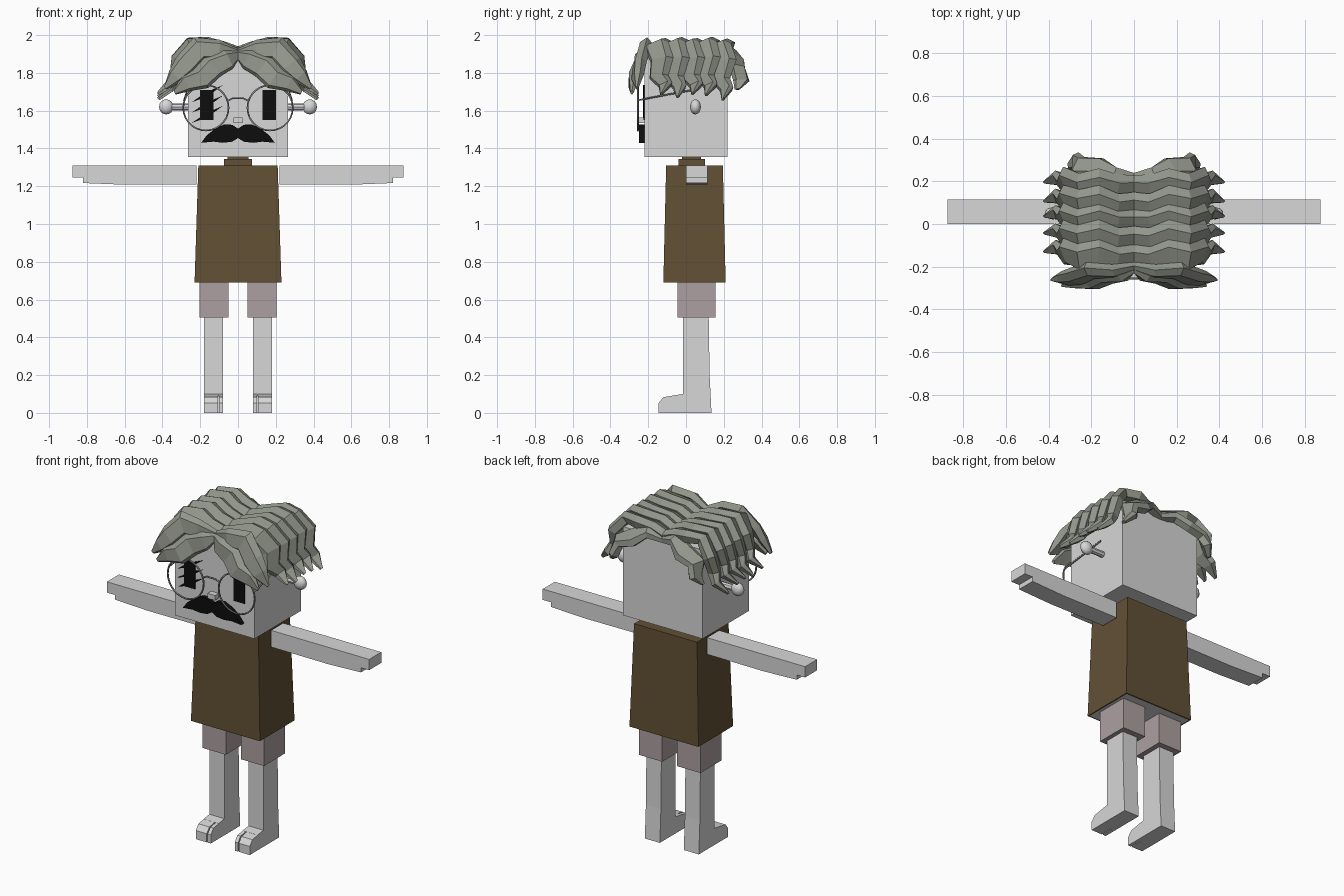
import bpy, bmesh, math, random
from mathutils import Vector

random.seed(4)
if "Cube" in bpy.data.objects:
    bpy.data.objects.remove(bpy.data.objects["Cube"])


def material(name, r, g, b):
    m = bpy.data.materials.new(name)
    m.use_nodes = True
    m.diffuse_color = (r, g, b, 1)
    m.node_tree.nodes["Principled BSDF"].inputs["Base Color"].default_value = (r, g, b, 1)
    return m


SKIN = material("pale grey skin", 0.68, 0.68, 0.68)
SHIRT = material("brown cloth", 0.12, 0.08, 0.035)
SHORTS = material("mauve cloth", 0.42, 0.35, 0.355)
HAIR = material("grey green hair", 0.29, 0.305, 0.26)
BLACK = material("black", 0.004, 0.004, 0.004)
WIRE = material("wire grey", 0.22, 0.22, 0.22)
SIDES = (("right", -1), ("left", 1))


def finish(name, bm, *mats):
    bmesh.ops.recalc_face_normals(bm, faces=bm.faces[:])
    me = bpy.data.meshes.new(name)
    bm.to_mesh(me)
    bm.free()
    for m in mats:
        me.materials.append(m)
    ob = bpy.data.objects.new(name, me)
    bpy.context.collection.objects.link(ob)
    return ob


def loft(bm, rings):
    """Skin a list of closed rings and cap both ends."""
    loops = [[bm.verts.new(p) for p in ring] for ring in rings]
    n = len(loops[0])
    for a, b in zip(loops, loops[1:]):
        for i in range(n):
            j = (i + 1) % n
            bm.faces.new((a[i], a[j], b[j], b[i]))
    bm.faces.new(loops[0])
    bm.faces.new(loops[-1])


def rect(x0, x1, y0, y1, z):
    return [(x0, y0, z), (x1, y0, z), (x1, y1, z), (x0, y1, z)]


def box(name, mat, xs, ys, zs):
    bm = bmesh.new()
    loft(bm, [rect(*xs, *ys, z) for z in zs])
    return finish(name, bm, mat)


def prism(name, mat, outline, lo, hi, axis="y"):
    """Extrude an (x, z) outline along y, or a (y, z) outline along x."""
    place = (lambda p, d: (p[0], d, p[1])) if axis == "y" else (lambda p, d: (d, p[0], p[1]))
    bm = bmesh.new()
    loft(bm, [[place(p, d) for p in outline] for d in (lo, hi)])
    return finish(name, bm, mat)


def wire(name, points, cyclic=False):
    cu = bpy.data.curves.new(name, "CURVE")
    cu.dimensions = "3D"
    cu.bevel_depth = 0.005
    cu.bevel_resolution = 1
    sp = cu.splines.new("POLY")
    sp.points.add(len(points) - 1)
    for p, co in zip(sp.points, points):
        p.co = (*co, 1)
    sp.use_cyclic_u = cyclic
    cu.materials.append(WIRE)
    bpy.context.collection.objects.link(bpy.data.objects.new(name, cu))


def lock(name, path, widths, across, thick, sway=0.012):
    """A ridged hair lock following a path, tapering to its tip, on one side and mirrored."""
    pts = [Vector(p) for p in path]
    rings = []
    for i, p in enumerate(pts):
        t = (pts[min(i + 1, len(pts) - 1)] - pts[max(i - 1, 0)]).normalized()
        w = Vector(across)
        w = (w - t * w.dot(t)).normalized()
        n = t.cross(w)
        half = widths[i]
        h = thick * min(1, half / max(widths) + 0.2)
        p = p + w * (sway * (-1) ** i + random.uniform(-0.006, 0.006)) * (i > 0)
        rings.append([p - w * half - n * h * 0.6, p - w * half * 0.9 + n * h * 0.1,
                      p + w * half * 0.35 + n * h, p + w * half + n * h * 0.5,
                      p + w * half * 0.8 - n * h * 0.6])
    for label, s in SIDES:
        bm = bmesh.new()
        loft(bm, [[(s * v.x, v.y, v.z) for v in r] for r in rings])
        finish(f"{name}_{label}", bm, HAIR)


# Torso with a pale underside, and collar
bm = bmesh.new()
loft(bm, [rect(-0.23, 0.23, -0.12, 0.21, 0.69), rect(-0.21, 0.21, -0.105, 0.195, 1.31)])
bm.normal_update()
under = min(bm.faces, key=lambda f: f.calc_center_median().z)
bmesh.ops.inset_region(bm, faces=[under], thickness=0.012)
under.material_index = 1
finish("shirt", bm, SHIRT, SKIN)
box("collar", SHIRT, (-0.075, 0.075), (-0.04, 0.1), (1.3, 1.345))
box("neck", SHIRT, (-0.055, 0.055), (-0.02, 0.08), (1.34, 1.36))

# Head, nose and moustache
box("head", SKIN, (-0.265, 0.265), (-0.22, 0.22), (1.355, 1.89))
box("nose", SKIN, (-0.025, 0.025), (-0.255, -0.215), (1.535, 1.565))
half = [(0.03, 1.525), (0.07, 1.528), (0.12, 1.505), (0.165, 1.47), (0.195, 1.43),
        (0.13, 1.436), (0.08, 1.43), (0.03, 1.436)]
moustache = [(0, 1.505)] + half + [(0, 1.455)] + [(-x, z) for x, z in reversed(half)]
prism("moustache", BLACK, moustache, -0.248, -0.215)

# Eyes, and slashes over the right one
for label, s in SIDES:
    prism(label + "_eye", BLACK, [(s * 0.165 + dx, z) for dx, z in
          ((-0.036, 1.55), (0.036, 1.55), (0.036, 1.71), (-0.036, 1.71))], -0.226, -0.218)
for k in range(3):
    z = 1.535 + 0.055 * k
    prism(f"slash_{k + 1}", BLACK, [(-0.245, z), (-0.165, z + 0.028), (-0.08, z + 0.09),
                                    (-0.165, z + 0.055)], -0.227, -0.219)

# Spectacles
for label, s in SIDES:
    ring = [(s * 0.17 + 0.12 * math.cos(a), -0.255, 1.615 + 0.12 * math.sin(a))
            for a in (k * math.tau / 28 for k in range(28))]
    wire(label + "_rim", ring, True)
    wire(label + "_temple", [(s * 0.285, -0.255, 1.655), (s * 0.275, -0.1, 1.685),
                             (s * 0.27, 0.04, 1.71)])
wire("bridge", [(-0.058, -0.255, 1.65), (-0.03, -0.255, 1.665),
                (0.03, -0.255, 1.665), (0.058, -0.255, 1.65)])

# Limbs and ear bolts, repeated on both sides
leg = [(-0.015, 0.52), (0.12, 0.52), (0.125, 0.2), (0.135, 0), (-0.07, 0), (-0.07, 0.092), (-0.015, 0.1)]
toe = [(-0.06, 0), (-0.06, 0.093), (-0.12, 0.083), (-0.145, 0.052), (-0.145, 0)]
arm = [(0.22, 1.21), (0.6, 1.208), (0.82, 1.217), (0.82, 1.245), (0.875, 1.245), (0.875, 1.31), (0.22, 1.31)]
for label, s in SIDES:
    prism(label + "_arm", SKIN, [(s * x, z) for x, z in arm], 0.0, 0.115)
    box(label + "_shorts_leg", SHORTS, (s * 0.05, s * 0.205), (-0.045, 0.155), (0.505, 0.695))
    prism(label + "_leg", SKIN, leg, s * 0.08, s * 0.18, "x")
    prism(label + "_big_toe", SKIN, toe, s * 0.08, s * 0.101, "x")
    prism(label + "_toes", SKIN, toe, s * 0.107, s * 0.18, "x")
    bm = bmesh.new()
    loft(bm, [[(s * x, 0.05 + 0.018 * math.cos(a), 1.62 + 0.018 * math.sin(a))
               for a in (k * math.tau / 8 for k in range(8))] for x in (0.26, 0.36)])
    finish(label + "_ear_stem", bm, SKIN)
    bm = bmesh.new()
    bmesh.ops.create_uvsphere(bm, u_segments=10, v_segments=8, radius=0.04)
    for v in bm.verts:
        v.co = (v.co.x + s * 0.38, v.co.y * 0.72 + 0.05, v.co.z + 1.62)
    ball = finish(label + "_ear_ball", bm, SKIN)
    ball.data.shade_smooth()

# Side hair locks, falling from the centre parting
arch = [(0, 1.89), (0.08, 1.92), (0.17, 1.945), (0.25, 1.945), (0.315, 1.87),
        (0.325, 1.78), (0.36, 1.735), (0.42, 1.69)]
widths = [0.055, 0.06, 0.065, 0.065, 0.06, 0.05, 0.035, 0.006]
for k, (y, drop) in enumerate(((-0.15, 0.0), (-0.065, 0.025), (0.015, 0.0), (0.095, 0.015), (0.175, 0.03))):
    path = [(x, y + 0.012 * i / 3, z - drop * (i / 7) ** 2 + 0.008 * (k % 2))
            for i, (x, z) in enumerate(arch)]
    lock(f"side_lock_{k + 1}", path, widths, (0, 1, 0), 0.04)

# Front fringe in two layers, and back lock
lock("upper_fringe", [(0, -0.2, 1.9), (0.1, -0.22, 1.935), (0.2, -0.23, 1.92), (0.29, -0.245, 1.85),
                      (0.325, -0.265, 1.78), (0.39, -0.25, 1.73)],
     [0.025, 0.05, 0.065, 0.06, 0.045, 0.008], (0, 0.5, 0.85), 0.035)
lock("lower_fringe", [(0, -0.215, 1.895), (0.06, -0.24, 1.885), (0.13, -0.255, 1.83), (0.2, -0.275, 1.78),
                      (0.27, -0.285, 1.74), (0.34, -0.28, 1.705)],
     [0.02, 0.05, 0.065, 0.06, 0.045, 0.01], (0, 0.45, 0.9), 0.035)
lock("back_lock", [(0, 0.21, 1.89), (0.09, 0.235, 1.905), (0.18, 0.26, 1.88), (0.25, 0.28, 1.82),
                   (0.275, 0.285, 1.76), (0.295, 0.285, 1.71)],
     [0.03, 0.045, 0.055, 0.05, 0.04, 0.012], (0, 0.5, -0.85), 0.035)
